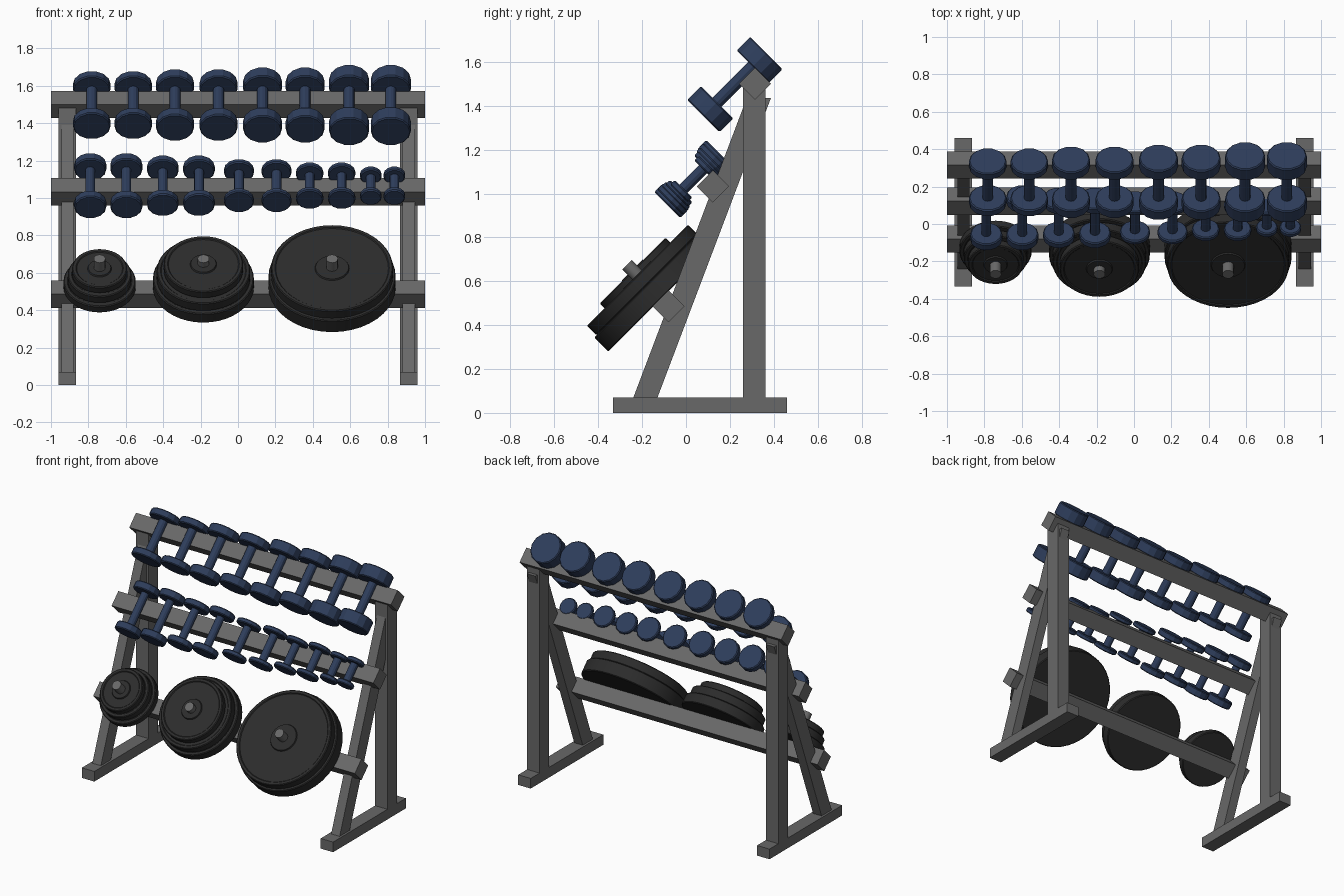
import bpy, bmesh
from math import cos, sin, pi, radians
from mathutils import Matrix

if "Cube" in bpy.data.objects:
    bpy.data.objects.remove(bpy.data.objects["Cube"])


def material(name, color):
    m = bpy.data.materials.new(name)
    m.diffuse_color = (*color, 1)
    m.use_nodes = True
    m.node_tree.nodes["Principled BSDF"].inputs["Base Color"].default_value = m.diffuse_color
    return m


STEEL = material("steel_grey", (0.14, 0.14, 0.14))
BLUE = material("dark_blue", (0.027, 0.047, 0.105))
BLACK = material("rubber_black", (0.025, 0.025, 0.025))


def finish(bm, name, mat, matrix=Matrix(), smooth=False):
    bmesh.ops.recalc_face_normals(bm, faces=bm.faces)
    me = bpy.data.meshes.new(name)
    bm.to_mesh(me)
    bm.free()
    me.materials.append(mat)
    ob = bpy.data.objects.new(name, me)
    ob.matrix_world = matrix
    bpy.context.collection.objects.link(ob)
    if smooth:
        bpy.ops.object.select_all(action='DESELECT')
        ob.select_set(True)
        bpy.context.view_layer.objects.active = ob
        bpy.ops.object.shade_smooth_by_angle(angle=radians(30))
    return ob


def prism(name, profile, x0, x1):
    """Extrude a closed (y, z) profile along x."""
    bm = bmesh.new()
    a = [bm.verts.new((x0, y, z)) for y, z in profile]
    b = [bm.verts.new((x1, y, z)) for y, z in profile]
    bm.faces.new(a)
    bm.faces.new(b)
    n = len(a)
    for i in range(n):
        j = (i + 1) % n
        bm.faces.new((a[i], a[j], b[j], b[i]))
    return finish(bm, name, STEEL)


def lathe(bm, profile, sides):
    """Revolve an open (radius, height) profile about z and cap both ends."""
    rings = [[bm.verts.new((r * cos(2 * pi * k / sides), r * sin(2 * pi * k / sides), h))
              for k in range(sides)] for r, h in profile]
    for a, b in zip(rings, rings[1:]):
        for k in range(sides):
            j = (k + 1) % sides
            bm.faces.new((a[k], a[j], b[j], b[k]))
    bm.faces.new(rings[0])
    bm.faces.new(rings[-1])


def placed(x, y, z, tilt):
    return Matrix.Translation((x, y, z)) @ Matrix.Rotation(radians(tilt), 4, 'X')


def rect(y0, y1, z0, z1):
    return [(y0, z0), (y1, z0), (y1, z1), (y0, z1)]


# Side frames: foot, upright and narrower leaning post
for side, s in (("left", -1), ("right", 1)):
    prism(f"foot_{side}", rect(-0.333, 0.46, 0, 0.07), s * 0.865, s * 0.96)
    prism(f"upright_{side}", rect(0.26, 0.363, 0.07, 1.50), s * 0.865, s * 0.96)
    prism(f"leaning_post_{side}", [(-0.24, 0.07), (-0.13, 0.07), (0.387, 1.435), (0.277, 1.435)],
          s * 0.88, s * 0.945)

# Cross rails, square tube turned 45 degrees
for name, y, z in (("top", 0.315, 1.50), ("middle", 0.122, 1.033), ("bottom", -0.08, 0.486)):
    d = 0.073
    prism(f"rail_{name}", [(y - d, z), (y, z - d), (y + d, z), (y, z + d)], -1, 1)


# Dumbbells: two chamfered heads joined by a handle
def dumbbell(name, x, y, z, radius, half, thick, grip):
    bm = bmesh.new()
    inner = half - thick
    c = 0.006
    for s in (-1, 1):
        lathe(bm, [(radius - c, s * inner), (radius, s * (inner + c)),
                   (radius, s * (half - c)), (radius - c, s * half)], 14)
    lathe(bm, [(grip, -inner - 0.005), (grip, inner + 0.005)], 12)
    finish(bm, name, BLUE, placed(x, y, z, -45))


top_x = [-0.782, -0.56, -0.337, -0.104, 0.131, 0.359, 0.594, 0.817]
top_size = [(0.101, 0.162, 0.047), (0.102, 0.175, 0.06), (0.104, 0.187, 0.071), (0.107, 0.203, 0.088)]
for i, x in enumerate(top_x):
    dumbbell(f"heavy_dumbbell_{i + 1}", x, 0.223, 1.497, *top_size[i // 2], 0.029)

mid_x = [-0.79, -0.597, -0.402, -0.209, 0.005, 0.206, 0.383, 0.554, 0.71, 0.836]
mid_size = [(0.086, 0.167, 0.05), (0.085, 0.15, 0.042), (0.081, 0.126, 0.03),
            (0.074, 0.108, 0.03), (0.058, 0.093, 0.03)]
for i, x in enumerate(mid_x):
    dumbbell(f"light_dumbbell_{i + 1}", x, 0.033, 1.066, *mid_size[i // 2], 0.026)

# Weight plates stacked on pegs: (radius, start, end) along the peg
stacks = {
    "small": (-0.74, 0.06, [(0.193, 0.05, 0.10), (0.17, 0.10, 0.152), (0.147, 0.152, 0.198)]),
    "medium": (-0.185, 0.067, [(0.27, 0.05, 0.12), (0.25, 0.12, 0.18), (0.212, 0.18, 0.23)]),
    "large": (0.503, 0.088, [(0.34, 0.048, 0.138), (0.326, 0.138, 0.2)]),
}
for size, (x, hub, plates) in stacks.items():
    frame = placed(x, -0.08, 0.486, 45)
    for i, (r, a, b) in enumerate(plates):
        bm = bmesh.new()
        c, g = 0.005, 0.005
        lathe(bm, [(r - c, a), (r, a + c), (r, b - c), (r - c, b), (r - 0.02, b),
                   (r - 0.025, b - g), (hub + 0.004, b - g), (hub, b + 0.003)], 40)
        finish(bm, f"{size}_plate_{i + 1}", BLACK, frame, True)
    bm = bmesh.new()
    lathe(bm, [(0.031, 0.03), (0.031, 0.268)], 16)
    finish(bm, f"{size}_plate_peg", STEEL, frame, True)
